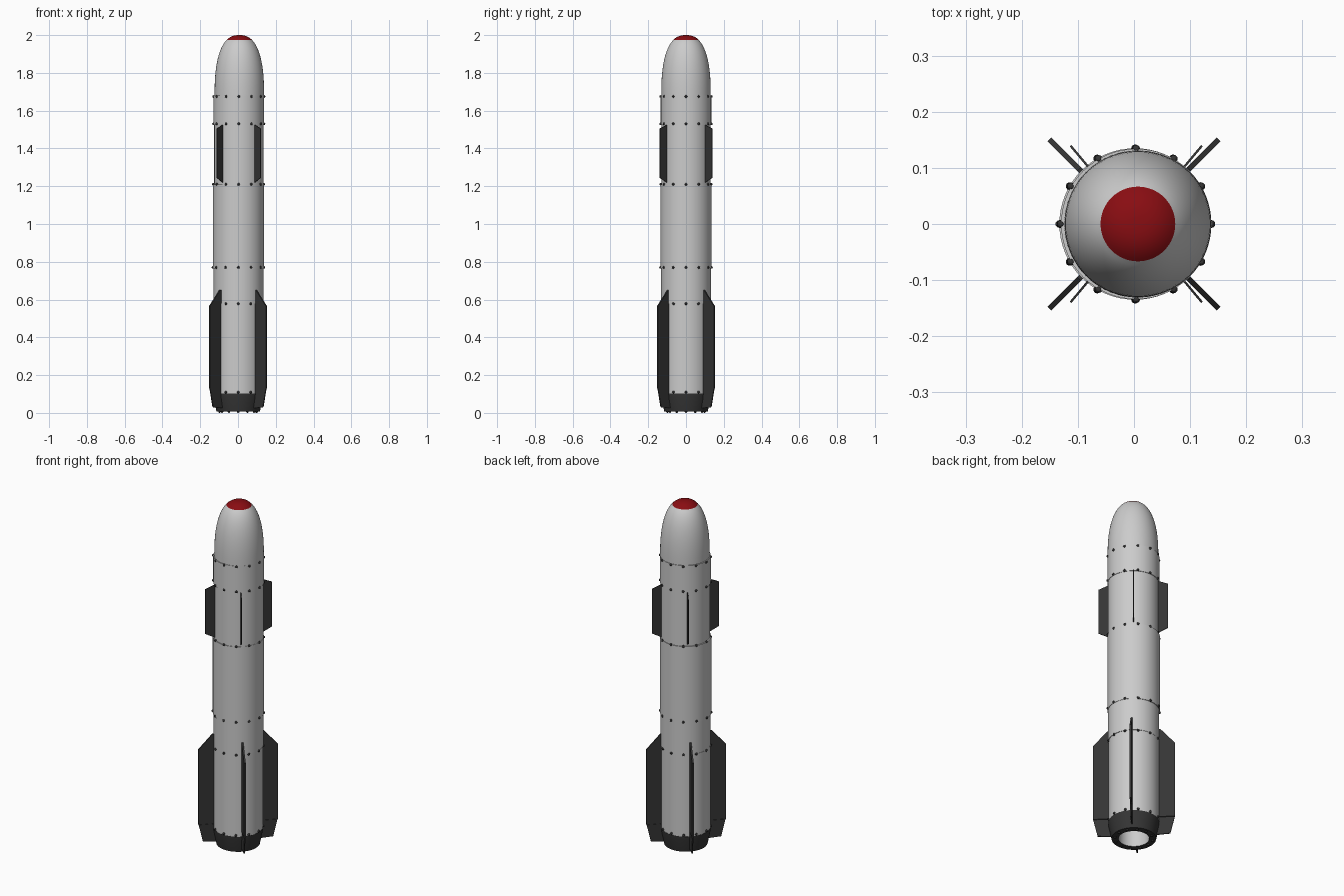
import bpy, bmesh, math
from mathutils import Matrix, Vector

if "Cube" in bpy.data.objects:
    bpy.data.objects.remove(bpy.data.objects["Cube"])


def material(name, color):
    m = bpy.data.materials.new(name)
    m.diffuse_color = color
    m.use_nodes = True
    m.node_tree.nodes["Principled BSDF"].inputs["Base Color"].default_value = m.diffuse_color
    return m


DARK = material("dark_grey", (0.035, 0.035, 0.035, 1))
RED = material("red", (0.25, 0.004, 0.006, 1))


def finish(bm, name, mat=None, smooth=True):
    bmesh.ops.remove_doubles(bm, verts=bm.verts, dist=1e-5)
    bmesh.ops.recalc_face_normals(bm, faces=bm.faces)
    me = bpy.data.meshes.new(name)
    bm.to_mesh(me)
    bm.free()
    ob = bpy.data.objects.new(name, me)
    bpy.context.collection.objects.link(ob)
    if mat:
        me.materials.append(mat)
    if smooth:
        bpy.ops.object.select_all(action='DESELECT')
        ob.select_set(True)
        bpy.context.view_layer.objects.active = ob
        bpy.ops.object.shade_smooth_by_angle(angle=math.radians(30))
    return ob


def lathe(name, profile, cx=0.0, mat=None, steps=64):
    """Spin an (r, z) profile around the vertical axis at x = cx."""
    bm = bmesh.new()
    vs = [bm.verts.new((cx + r, 0, z)) for r, z in profile]
    es = [bm.edges.new(p) for p in zip(vs, vs[1:])]
    bmesh.ops.spin(bm, geom=vs + es, cent=(cx, 0, 0), axis=(0, 0, 1),
                   angle=2 * math.pi, steps=steps)
    return finish(bm, name, mat)


def fin_set(name, outline, thickness, angle, cx=0.0):
    """Four plates with an (r, z) outline at +-angle and mirrored in x."""
    bm = bmesh.new()
    for a in (angle, 180 - angle, 180 + angle, -angle):
        d = Vector((math.cos(math.radians(a)), math.sin(math.radians(a)), 0))
        n = Vector((-d.y, d.x, 0)) * thickness / 2
        c = Vector((cx, 0, 0))
        sides = [[bm.verts.new(c + d * r + Vector((0, 0, z)) + n * s)
                  for r, z in outline] for s in (-1, 1)]
        bm.faces.new(sides[0])
        bm.faces.new(sides[1][::-1])
        k = len(outline)
        for i in range(k):
            j = (i + 1) % k
            bm.faces.new((sides[0][i], sides[0][j], sides[1][j], sides[1][i]))
    return finish(bm, name, DARK, False)


def rivets(name, r, z, cx=0.0, size=0.007, count=12):
    bm = bmesh.new()
    for i in range(count):
        a = 2 * math.pi * i / count
        bmesh.ops.create_uvsphere(
            bm, u_segments=10, v_segments=6, radius=size,
            matrix=Matrix.Translation((cx + r * math.cos(a), r * math.sin(a), z)))
    return finish(bm, name, DARK)


# Body sections, each slightly offset so the joints show as steps
for name, z0, z1, r, cx in (
        ("aft_body", 0.10, 0.58, 0.131, 0.001),
        ("rear_collar", 0.58, 0.765, 0.132, 0.003),
        ("centre_body", 0.765, 1.21, 0.135, 0.002),
        ("wing_section", 1.21, 1.525, 0.131, 0.005),
        ("front_collar", 1.525, 1.68, 0.134, 0.004)):
    lathe(name, [(r - 0.02, z0), (r, z0), (r, z1), (r - 0.02, z1)], cx)

# Rounded nose with red tip
NX, NR, NZ, NH = 0.007, 0.131, 1.68, 0.32


def nose_point(a):
    return (NR * max(math.cos(a), 0) ** 0.8, NZ + NH * math.sin(a) ** 0.8)


split = math.asin((0.295 / NH) ** 1.25)
lathe("nose", [(NR - 0.02, NZ)] + [nose_point(split * i / 18) for i in range(19)], NX)
tip = [nose_point(split + (math.pi / 2 - split) * i / 10) for i in range(10)]
lathe("nose_tip", tip + [(0, 2.0)], NX, RED)

# Tail cone and exhaust bore
lathe("tail_cone", [(0.11, 0.102), (0.132, 0.102), (0.131, 0.085),
                    (0.115, 0.007), (0.079, 0.007)], 0.001, DARK)
lathe("exhaust_bore", [(0.079, 0.007), (0.079, 0.10), (0, 0.10)], 0.001)

# Rivet rings at the joints
for i, (z, r, cx) in enumerate(((0.11, 0.132, 0.001), (0.578, 0.132, 0.002),
                                (0.77, 0.135, 0.002), (1.21, 0.134, 0.003),
                                (1.53, 0.134, 0.004), (1.675, 0.134, 0.004))):
    rivets(f"rivet_ring_{i + 1}", r, z, cx)
rivets("exhaust_rivets", 0.098, 0.007, 0.001)

# Tail fins with separate control tabs, and the thinner forward fins
fin_set("tail_fins", [(0.12, 0.13), (0.213, 0.13), (0.213, 0.565),
                      (0.138, 0.65), (0.12, 0.65)], 0.009, 45)
fin_set("control_tabs", [(0.118, 0.025), (0.188, 0.03), (0.211, 0.128),
                         (0.118, 0.128)], 0.006, 45)
fin_set("forward_fins", [(0.12, 1.215), (0.133, 1.22), (0.182, 1.245),
                         (0.182, 1.505), (0.133, 1.525), (0.12, 1.525)],
        0.004, 50, 0.004)
